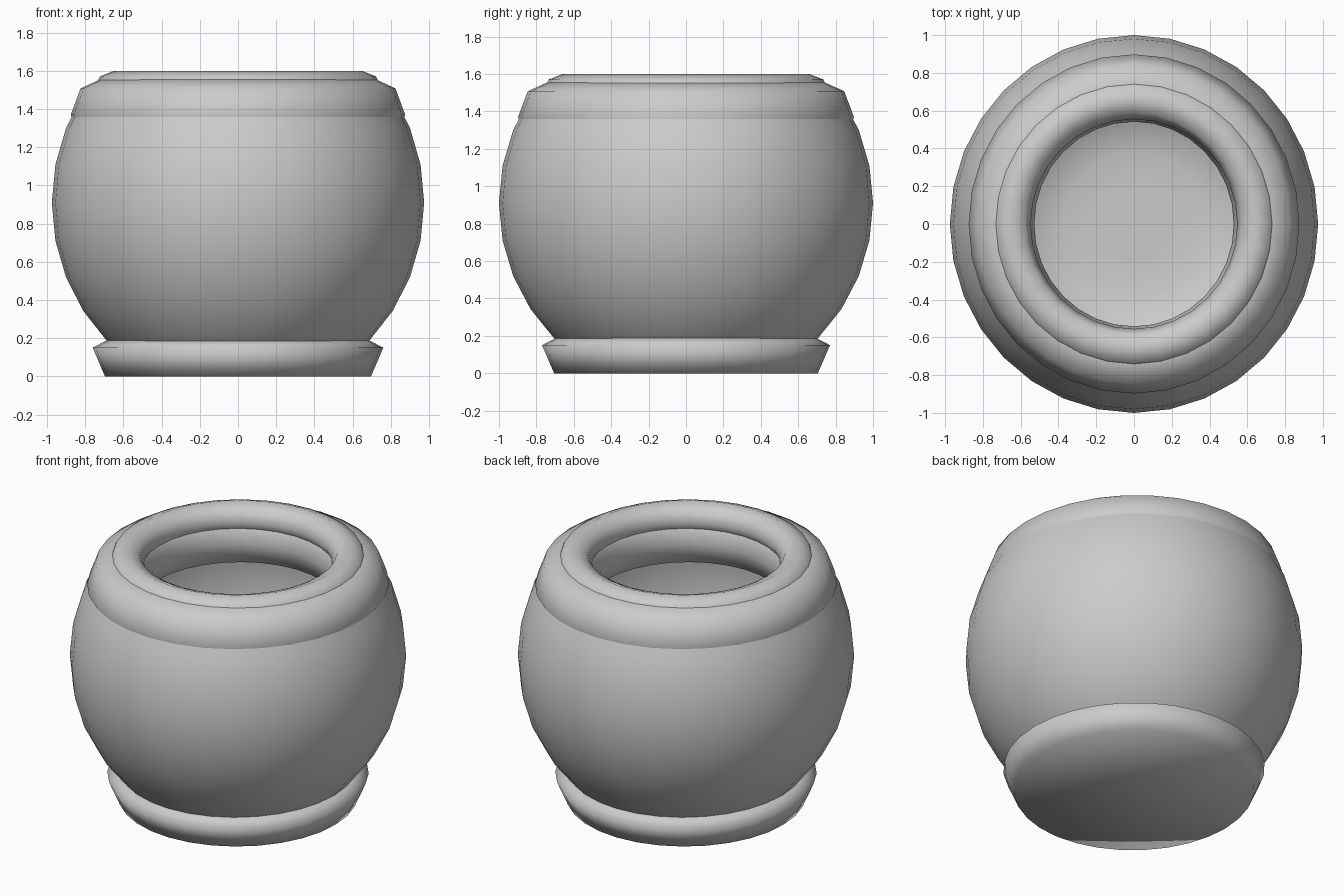
import bpy, bmesh, math

if "Cube" in bpy.data.objects:
    bpy.data.objects.remove(bpy.data.objects["Cube"])

SEGMENTS = 32


def lathe(name, profile, closed=False, x_scale=0.975):
    """Spin (radius, z) points around z; closed profiles make rings."""
    bm = bmesh.new()
    rings = []
    for r, z in profile:
        if r < 1e-4:
            rings.append([bm.verts.new((0, 0, z))] * SEGMENTS)
        else:
            rings.append([bm.verts.new((r * x_scale * math.cos(2 * math.pi * i / SEGMENTS),
                                        r * math.sin(2 * math.pi * i / SEGMENTS), z))
                          for i in range(SEGMENTS)])
    pairs = list(zip(rings, rings[1:]))
    if closed:
        pairs.append((rings[-1], rings[0]))
    for a, b in pairs:
        for i in range(SEGMENTS):
            j = (i + 1) % SEGMENTS
            corners = list(dict.fromkeys((a[i], a[j], b[j], b[i])))
            bm.faces.new(corners).smooth = True
    bmesh.ops.recalc_face_normals(bm, faces=bm.faces)
    mesh = bpy.data.meshes.new(name)
    bm.to_mesh(mesh)
    bm.free()
    obj = bpy.data.objects.new(name, mesh)
    bpy.context.collection.objects.link(obj)
    return obj


def ring_profile(major, minor, height, z, sides=8):
    return [(major + minor * math.cos(2 * math.pi * k / sides),
             z + height * math.sin(2 * math.pi * k / sides)) for k in range(sides)]


# Round hollow body: sphere opened at the top and flattened at the bottom
body = [(math.cos(math.radians(11.25 * k)),
         max(0.02, 0.91 + 1.02 * math.sin(math.radians(11.25 * k)))) for k in range(-7, 4)]
lathe("pot_body", [(0, 0.02)] + body)

# Thick shoulder ring and the smaller lip above it
lathe("shoulder_ring", ring_profile(0.72, 0.178, 0.195, 1.37), closed=True)
lathe("lip_ring", ring_profile(0.66, 0.105, 0.10, 1.50), closed=True, x_scale=0.985)

# Flared foot
lathe("foot", [(0, 0), (0.705, 0), (0.77, 0.15), (0.69, 0.192), (0.62, 0.18)], x_scale=0.988)
